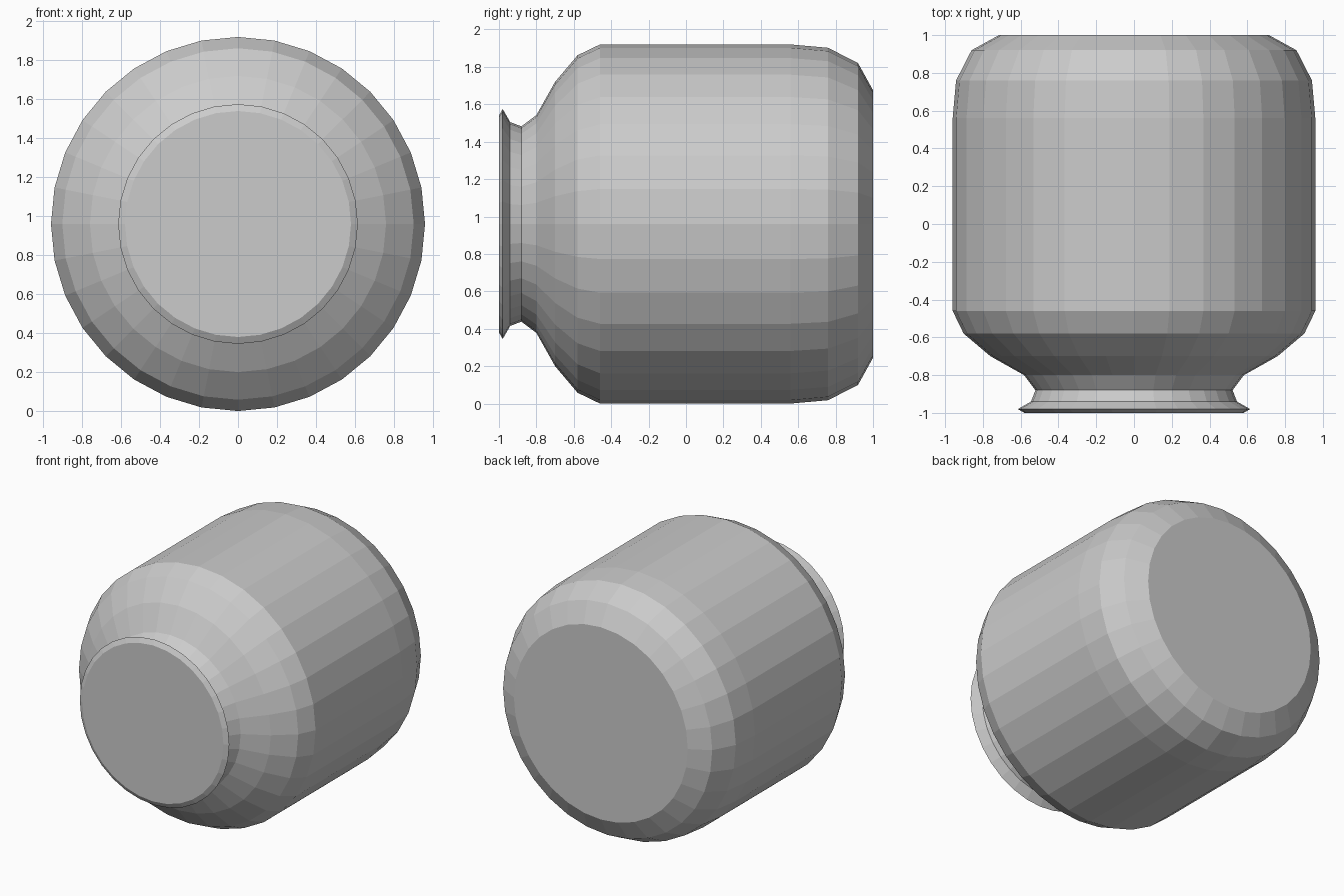
import bpy, bmesh
from math import sin, cos, tau

if "Cube" in bpy.data.objects:
    bpy.data.objects.remove(bpy.data.objects["Cube"])

SIDES = 32
CENTRE_Z = 0.96

# Jar profile as (y, radius), from the mouth at the front to the base at the back
PROFILE = [
    (-1.0, 0.58), (-0.98, 0.615), (-0.94, 0.545),                # flared lip
    (-0.88, 0.522), (-0.80, 0.582),                              # neck
    (-0.70, 0.76), (-0.58, 0.902), (-0.46, 0.96),                # shoulder
    (0.56, 0.96), (0.76, 0.942), (0.92, 0.86), (1.0, 0.715),     # wall and base
]


def lathe_y(name, profile):
    """Closed flat-shaded solid of revolution around the y direction."""
    bm = bmesh.new()
    rings = [[bm.verts.new((r * cos(tau * i / SIDES), y, CENTRE_Z + r * sin(tau * i / SIDES)))
              for i in range(SIDES)] for y, r in profile]
    for a, b in zip(rings, rings[1:]):
        for i in range(SIDES):
            j = (i + 1) % SIDES
            bm.faces.new((a[i], a[j], b[j], b[i]))
    # flat mouth and base
    bm.faces.new(rings[0])
    bm.faces.new(rings[-1])
    bmesh.ops.recalc_face_normals(bm, faces=bm.faces)
    mesh = bpy.data.meshes.new(name)
    bm.to_mesh(mesh)
    bm.free()
    obj = bpy.data.objects.new(name, mesh)
    bpy.context.collection.objects.link(obj)
    return obj


lathe_y("jar", PROFILE)
